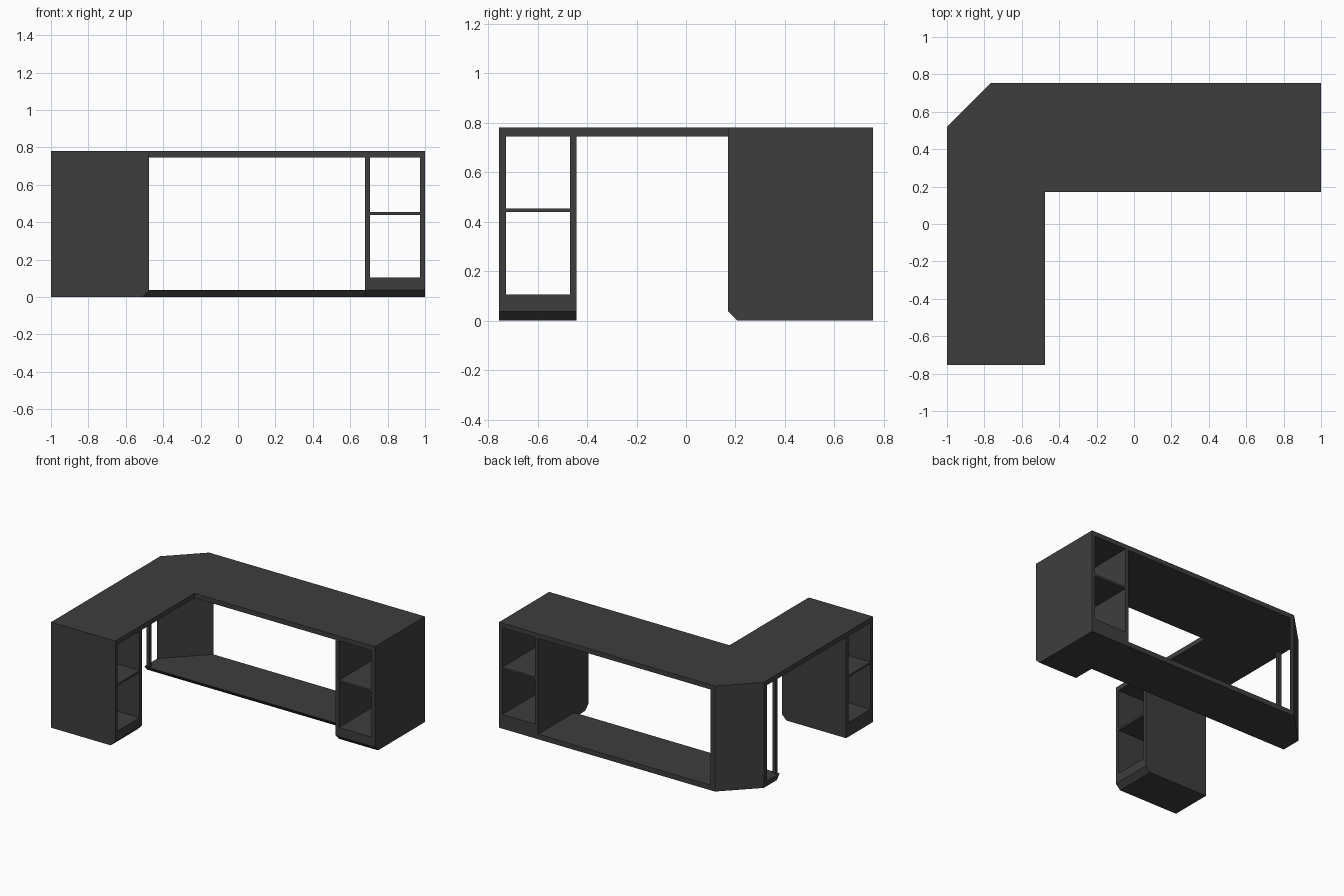
import bpy, bmesh
from mathutils import Vector

if "Cube" in bpy.data.objects:
    bpy.data.objects.remove(bpy.data.objects["Cube"])

mat = bpy.data.materials.new("charcoal laminate")
mat.diffuse_color = (0.048, 0.048, 0.048, 1)
mat.use_nodes = True
mat.node_tree.nodes["Principled BSDF"].inputs["Base Color"].default_value = mat.diffuse_color


def prism(name, profile, direction):
    """Extrude a closed 3D outline along a vector."""
    bm = bmesh.new()
    face = bm.faces.new([bm.verts.new(p) for p in profile])
    ext = bmesh.ops.extrude_face_region(bm, geom=[face], use_keep_orig=True)
    verts = [g for g in ext["geom"] if isinstance(g, bmesh.types.BMVert)]
    bmesh.ops.translate(bm, verts=verts, vec=Vector(direction))
    bmesh.ops.recalc_face_normals(bm, faces=bm.faces)
    me = bpy.data.meshes.new(name)
    bm.to_mesh(me)
    bm.free()
    me.materials.append(mat)
    ob = bpy.data.objects.new(name, me)
    bpy.context.collection.objects.link(ob)
    return ob


def slab(name, outline, z0, z1):
    return prism(name, [(x, y, z0) for x, y in outline], (0, 0, z1 - z0))


Z_TOP, Z_UNDER, T, CH = 0.78, 0.745, 0.027, 0.037

# L-shaped worktop with a clipped back corner
slab("worktop", [(-1, -0.755), (-0.475, -0.755), (-0.475, 0.17), (1, 0.17),
                 (1, 0.755), (-0.765, 0.755), (-1, 0.52)], Z_UNDER, Z_TOP)


def cabinet(name, axis, front, back, lo, hi):
    """Open shelf unit; lo..hi is its width along axis, front edge has a toe chamfer."""
    s = 1 if back > front else -1

    def part(label, a, b, depth_z):
        if axis == "x":
            prism(name + label, [(a, d, z) for d, z in depth_z], (b - a, 0, 0))
        else:
            prism(name + label, [(d, a, z) for d, z in depth_z], (0, b - a, 0))

    def toe(h):
        return [(front, CH), (front + s * CH, 0), (back, 0), (back, h), (front, h)]

    part("_side_low", lo, lo + T, toe(Z_UNDER))
    part("_side_high", hi - T, hi, toe(Z_UNDER))
    part("_base", lo + T, hi - T, toe(0.105))
    part("_shelf", lo + T, hi - T,
         [(front, 0.439), (back, 0.439), (back, 0.454), (front, 0.454)])


cabinet("right_cabinet", "x", 0.17, 0.755, 0.68, 1.0)
cabinet("left_cabinet", "y", -0.475, -1.0, -0.755, -0.442)

# Low floor plate with a bevelled front edge and clipped corner
plate = slab("floor_plate", [(-1, 0.335), (0.68, 0.335), (0.68, 0.755),
                             (-0.765, 0.755), (-1, 0.52)], 0, 0.037)
for v in plate.data.vertices:
    if v.co.z < 0.01 and v.co.y < 0.34:
        v.co.y += 0.033

# Diagonal corner panel and slim support post
slab("corner_panel", [(-1, 0.52), (-1, 0.485), (-0.73, 0.755), (-0.765, 0.755)],
     0.037, Z_UNDER)
slab("support_post", [(-0.985, 0.336), (-0.96, 0.336), (-0.96, 0.36), (-0.985, 0.36)],
     0.037, Z_UNDER)
